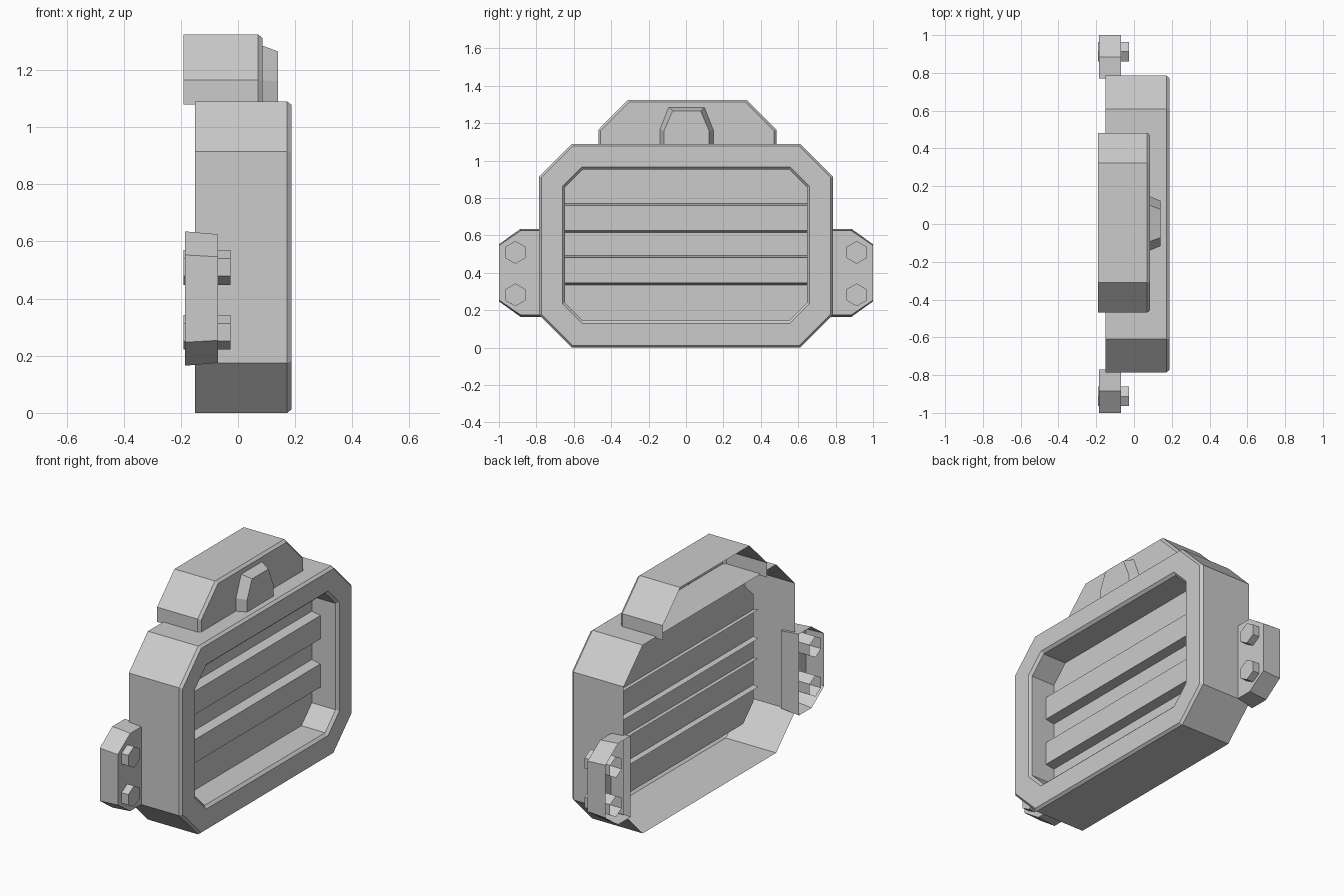
import bpy
import math

cube = bpy.data.objects.get("Cube")
if cube:
    bpy.data.objects.remove(cube, do_unlink=True)

grey = bpy.data.materials.new("plain grey")
grey.use_nodes = True
grey.diffuse_color = (0.6, 0.6, 0.6, 1)
grey.node_tree.nodes["Principled BSDF"].inputs["Base Color"].default_value = (0.6, 0.6, 0.6, 1)


def loft(name, rings, closed=True, cap=True):
    """Skin a list of equal-length rings; cap fills the last one."""
    n = len(rings[0])
    verts = [p for ring in rings for p in ring]
    faces = []
    for r in range(len(rings) - 1):
        a, b = r * n, (r + 1) * n
        for i in range(n if closed else n - 1):
            j = (i + 1) % n
            faces.append((a + i, a + j, b + j, b + i))
    if cap:
        faces.append(tuple(range(len(verts) - n, len(verts))))
    mesh = bpy.data.meshes.new(name)
    mesh.from_pydata(verts, [], faces)
    mesh.materials.append(grey)
    obj = bpy.data.objects.new(name, mesh)
    bpy.context.collection.objects.link(obj)
    return obj


def at_x(x, profile):
    return [(x, y, z) for y, z in profile]


def octagon(x, half, low, high, cut):
    """Rectangle with cut corners, anticlockwise seen from +x."""
    inner = half - cut
    right = [(inner, low), (half, low + cut), (half, high - cut), (inner, high)]
    left = [(-y, z) for y, z in reversed(right)]
    return at_x(x, right + left)


def arch(x, base_half, top_half, base, shoulder, top, shift):
    """Open-bottomed trapezoid hood outline."""
    right = [(base_half, base), (base_half, shoulder), (top_half, top)]
    left = [(-y, z) for y, z in reversed(right)]
    return [(x, y + shift, z) for y, z in right + left]


# Housing: open back, bevelled front rim and recessed panel in one skin
loft("housing", [
    octagon(-0.15, 0.785, 0, 1.09, 0.175),
    octagon(0.172, 0.785, 0, 1.09, 0.175),
    octagon(0.187, 0.773, 0.012, 1.078, 0.168),
    octagon(0.187, 0.66, 0.13, 0.967, 0.103),
    octagon(0.172, 0.647, 0.145, 0.953, 0.096),
    octagon(0.02, 0.647, 0.145, 0.953, 0.096),
])

# Raised grille bars with sloped edges
for label, low, high in (("lower", 0.33, 0.497), ("upper", 0.61, 0.777)):
    section = [(-0.01, high), (0.075, high - 0.016), (0.075, low + 0.016), (-0.01, low)]
    loft(label + "_grille_bar",
         [[(x, y, z) for x, z in section] for y in (-0.647, 0.647)],
         closed=False, cap=False)

# Top hood, open behind and below
loft("top_hood", [
    arch(-0.19, 0.476, 0.317, 1.08, 1.165, 1.325, 0.007),
    arch(0.07, 0.476, 0.317, 1.08, 1.165, 1.325, 0.007),
    arch(0.085, 0.464, 0.311, 1.08, 1.16, 1.312, 0.007),
], closed=False)

# Small tapered catch on the hood
loft("hood_catch", [
    arch(0.08, 0.145, 0.097, 1.08, 1.165, 1.287, 0.003),
    arch(0.14, 0.12, 0.075, 1.08, 1.16, 1.265, 0.003),
], closed=False)

# Side lugs, each with two hexagonal bolts
for label, side in (("front", -1), ("back", 1)):
    def lug(x, half):
        lower = [(0.77, -half), (0.885, -half), (1.0, -half * 0.65)]
        outline = lower + [(y, -z) for y, z in reversed(lower)]
        ring = [(side * y, 0.4 + z) for y, z in outline]
        return at_x(x, ring if side > 0 else ring[::-1])

    loft(label + "_lug", [lug(-0.185, 0.235), lug(-0.07, 0.225)])

    for place, height in (("lower", 0.282), ("upper", 0.509)):
        hexagon = [(side * 0.912 + 0.061 * math.cos(a), height + 0.061 * math.sin(a))
                   for a in (math.radians(30 + 60 * k) for k in range(6))]
        loft(f"{label}_{place}_bolt", [at_x(-0.19, hexagon), at_x(-0.027, hexagon)])
